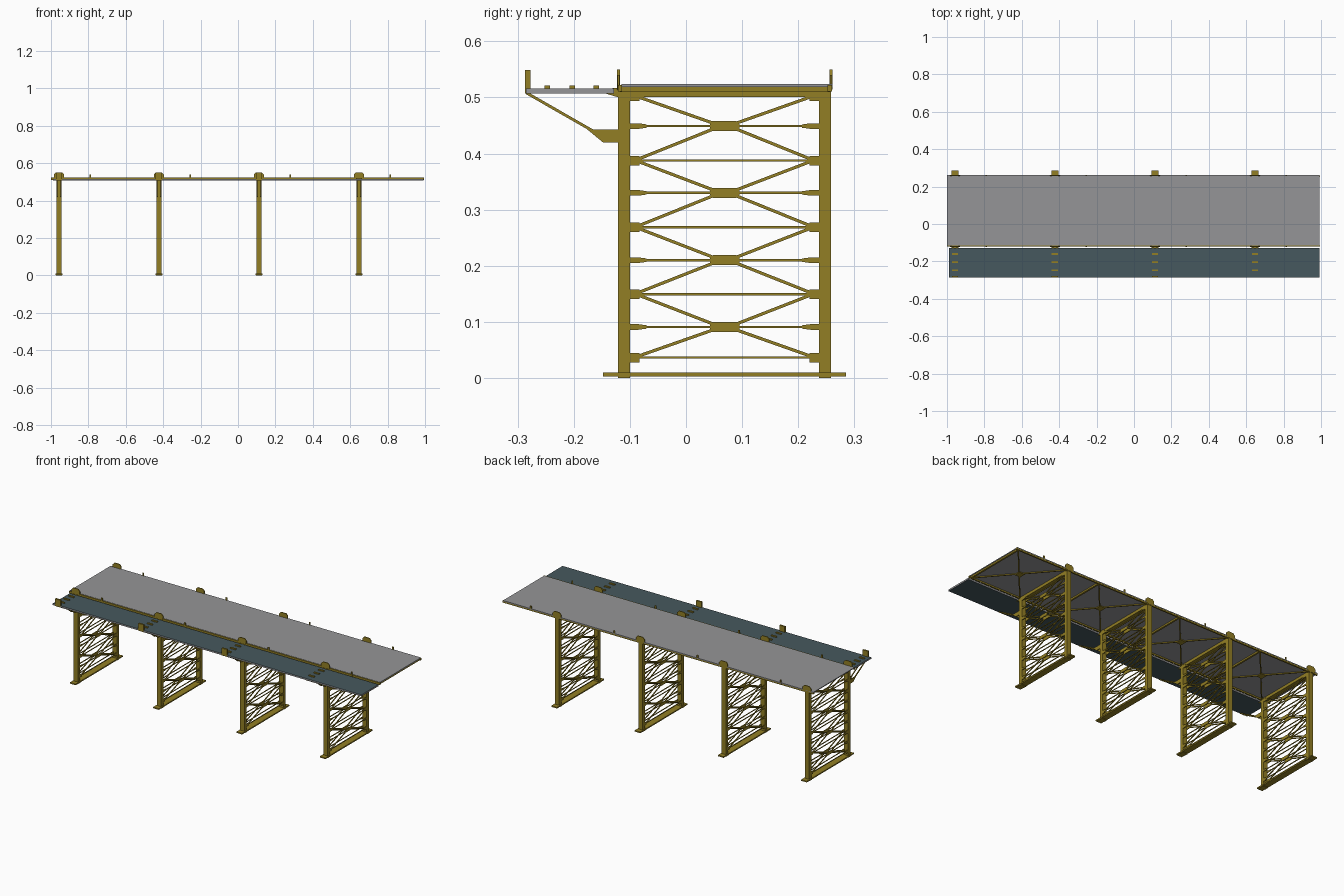
import bpy, bmesh
from mathutils import Vector, Matrix

if "Cube" in bpy.data.objects:
    bpy.data.objects.remove(bpy.data.objects["Cube"])


def material(name, rgb):
    m = bpy.data.materials.new(name)
    m.diffuse_color = (*rgb, 1)
    m.use_nodes = True
    m.node_tree.nodes["Principled BSDF"].inputs["Base Color"].default_value = m.diffuse_color
    return m


OLIVE = material("olive paint", (0.29, 0.212, 0.018))
GREY = material("deck grey", (0.30, 0.30, 0.31))
SLATE = material("slate walkway", (0.061, 0.098, 0.112))


def box(bm, x0, x1, y0, y1, z0, z1):
    c = Vector(((x0 + x1) / 2, (y0 + y1) / 2, (z0 + z1) / 2))
    mat = Matrix.Translation(c) @ Matrix.Diagonal((x1 - x0, y1 - y0, z1 - z0, 1))
    bmesh.ops.create_cube(bm, size=1, matrix=mat)


def bar(bm, a, b, w, h):
    """Rectangular bar from a to b."""
    a, b = Vector(a), Vector(b)
    d = b - a
    mat = (Matrix.Translation((a + b) / 2) @ d.to_track_quat('Y', 'Z').to_matrix().to_4x4()
           @ Matrix.Diagonal((w, d.length, h, 1)))
    bmesh.ops.create_cube(bm, size=1, matrix=mat)


def plate(bm, pts, axis, c, t):
    """Flat plate of thickness t, outline pts in the plane across the given axis."""
    def at(p, k):
        return (k, p[0], p[1]) if axis == 'x' else (p[0], k, p[1])
    v0 = [bm.verts.new(at(p, c - t / 2)) for p in pts]
    v1 = [bm.verts.new(at(p, c + t / 2)) for p in pts]
    n = len(pts)
    faces = [bm.faces.new(v0), bm.faces.new(v1[::-1])]
    for i in range(n):
        j = (i + 1) % n
        faces.append(bm.faces.new((v0[i], v1[i], v1[j], v0[j])))
    bmesh.ops.recalc_face_normals(bm, faces=faces)


def octagon(cx, cz, w, h, k):
    return [(cx - w, cz - h + k), (cx - w + k, cz - h), (cx + w - k, cz - h), (cx + w, cz - h + k),
            (cx + w, cz + h - k), (cx + w - k, cz + h), (cx - w + k, cz + h), (cx - w, cz + h - k)]


def finish(bm, name, mats, x=0):
    me = bpy.data.meshes.new(name)
    bm.to_mesh(me)
    for m in mats:
        me.materials.append(m)
    return place(me, name, x)


def place(me, name, x):
    ob = bpy.data.objects.new(name, me)
    ob.location.x = x
    bpy.context.collection.objects.link(ob)
    return ob


BENTS = [-0.957, -0.423, 0.112, 0.647]
YL, YR, YM = -0.10, 0.237, 0.069      # inner column faces and middle
parts = {}

# columns, base beam and cap beam
bm = bmesh.new()
for y0, y1 in ((-0.121, YL), (YR, 0.258)):
    box(bm, -0.0135, 0.0135, y0, y1, 0, 0.518)
    box(bm, -0.0165, 0.0165, y0, y1, 0, 0.004)
parts["columns"] = bm
bm = bmesh.new()
box(bm, -0.018, 0.018, -0.148, 0.285, 0.003, 0.010)
parts["base_beam"] = bm
bm = bmesh.new()
box(bm, -0.012, 0.012, -0.121, 0.258, 0.504, 0.518)
parts["cap_beam"] = bm

# cross bracing on both faces of each bent
bm = bmesh.new()
joints = [0.037, 0.150, 0.269, 0.388, 0.503]
for x in (-0.0115, 0.0115):
    for z in joints:
        for y0, y1 in ((YL, YL + 0.017), (YR - 0.017, YR)):
            box(bm, x - 0.002, x + 0.002, y0, y1, z - 0.009, z + 0.008)
        box(bm, x - 0.002, x + 0.002, YL, YR, z - 0.0025, z + 0.0015)
    for z0, z1, zc in zip(joints, joints[1:], (0.091, 0.210, 0.330, 0.449)):
        plate(bm, octagon(YM, zc, 0.026, 0.009, 0.005), 'x', x, 0.005)
        box(bm, x - 0.002, x + 0.002, YL, YR, zc - 0.002, zc + 0.002)
        for ye, s in ((YL, 1), (YR, -1)):
            plate(bm, [(ye, zc - 0.005), (ye + s * 0.015, zc - 0.005), (ye + s * 0.03, zc - 0.003),
                       (ye + s * 0.03, zc + 0.003), (ye + s * 0.015, zc + 0.005), (ye, zc + 0.005)],
                  'x', x, 0.004)
            for ze, q in ((z0, -1), (z1, 1)):
                bar(bm, (x, ye + s * 0.012, ze - q * 0.001), (x, YM - s * 0.02, zc + q * 0.005),
                    0.004, 0.0055)
parts["cross_bracing"] = bm

# walkway brackets
bm = bmesh.new()
for x in (-0.0105, 0.0105):
    plate(bm, [(-0.12, 0.420), (-0.148, 0.420), (-0.176, 0.443), (-0.12, 0.443)], 'x', x, 0.005)
    plate(bm, [(-0.12, 0.500), (-0.143, 0.507), (-0.130, 0.517), (-0.10, 0.517), (-0.10, 0.500)],
          'x', x, 0.005)
    bar(bm, (x, -0.16, 0.437), (x, -0.284, 0.508), 0.005, 0.005)
parts["walkway_bracket"] = bm

# low blocks lying across the walkway
bm = bmesh.new()
for y in (-0.247, -0.203, -0.160):
    box(bm, -0.017, 0.017, y - 0.005, y + 0.005, 0.515, 0.5215)
parts["walkway_blocks"] = bm

# rounded side plates and small stanchions on the deck edges
bm = bmesh.new()
for y in (-0.1205, 0.2585):
    plate(bm, octagon(0, 0.532, 0.027, 0.018, 0.011), 'y', y, 0.005)
    box(bm, 0.163, 0.172, y - 0.002, y + 0.002, 0.512, 0.540)
parts["deck_side_plates"] = bm

# under-deck bracing following each bent
bm = bmesh.new()
zb = 0.515
for ya, yb in ((-0.117, 0.255), (0.255, -0.117)):
    bar(bm, (0.012, ya, zb), (0.335, yb, zb), 0.007, 0.005)
box(bm, 0.150, 0.186, 0.05, 0.088, 0.512, 0.517)
box(bm, 0.332, 0.342, -0.118, 0.257, 0.510, 0.519)
parts["under_deck_bracing"] = bm

for name, bm in parts.items():
    first = finish(bm, name, [OLIVE], BENTS[0])
    for x in BENTS[1:]:
        place(first.data, name, x)

# upright plates on the outer walkway edge
for x in BENTS[:3]:
    bm = bmesh.new()
    box(bm, -0.017, 0.017, -0.287, -0.277, 0.507, 0.549)
    finish(bm, "walkway_upright", [OLIVE], x)

# deck edge beams
bm = bmesh.new()
for y0, y1 in ((-0.121, -0.114), (0.252, 0.260)):
    box(bm, -1.0, 0.995, y0, y1, 0.511, 0.5225)
finish(bm, "deck_edge_beams", [OLIVE])

# deck plate
bm = bmesh.new()
box(bm, -1.0, 0.992, -0.115, 0.261, 0.519, 0.524)
finish(bm, "deck_plate", [GREY])

# walkway slab: slate faces, grey rim
bm = bmesh.new()
box(bm, -0.99, 0.992, -0.285, -0.128, 0.507, 0.516)
bm.normal_update()
for f in bm.faces:
    f.material_index = 0 if abs(f.normal.z) > 0.5 else 1
finish(bm, "walkway_slab", [SLATE, GREY])
